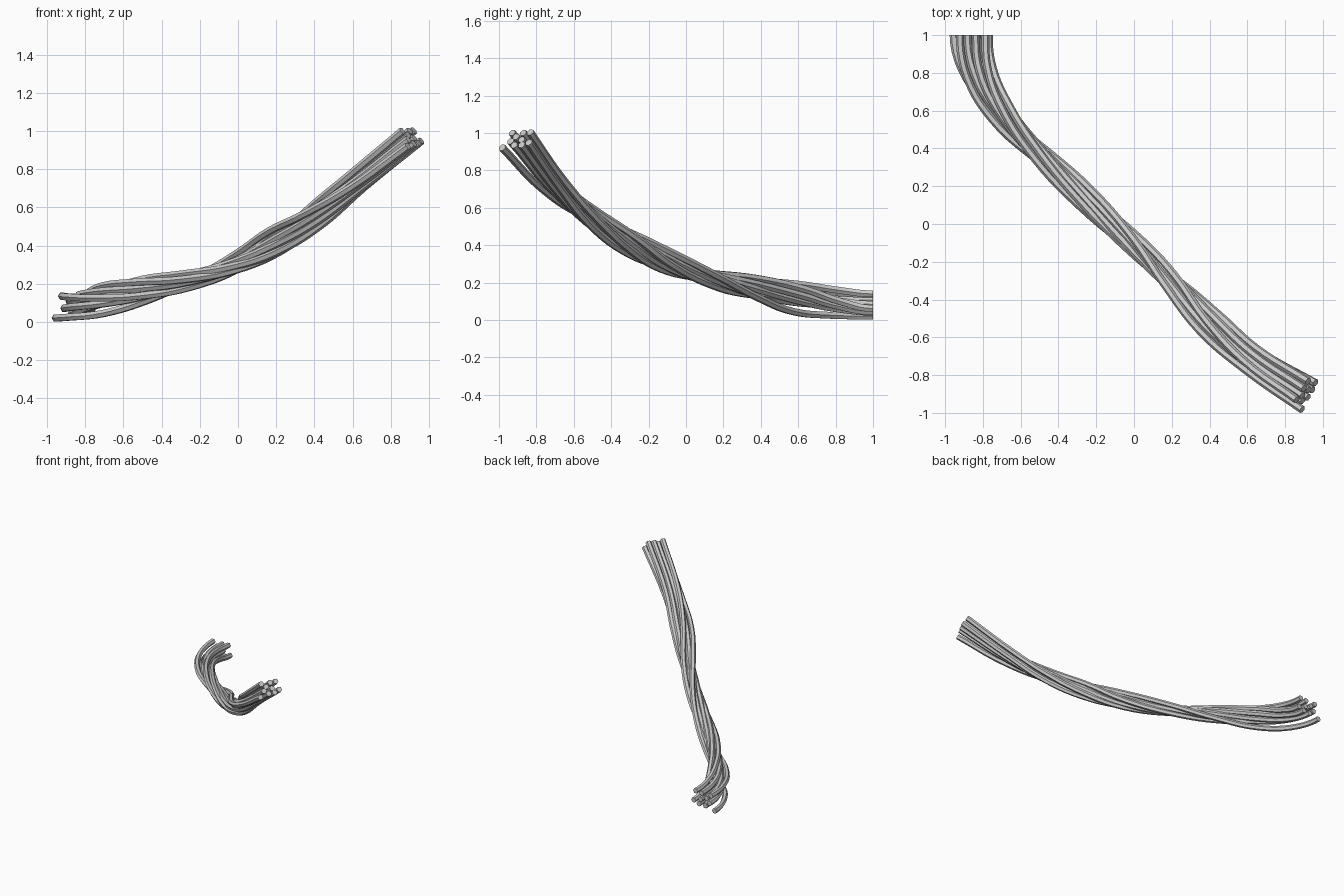
import bpy, math
from mathutils import Vector

if "Cube" in bpy.data.objects:
    bpy.data.objects.remove(bpy.data.objects["Cube"])

# Centre line of the bundle: x, y, z, spread of the strands
PATH = [(-0.86, 0.985, 0.084, 1.0), (-0.825, 0.80, 0.098, 0.88), (-0.70, 0.59, 0.128, 0.72),
        (-0.50, 0.37, 0.168, 0.56), (-0.26, 0.14, 0.222, 0.50), (0.0, -0.11, 0.31, 0.50),
        (0.20, -0.31, 0.42, 0.58), (0.40, -0.52, 0.555, 0.64), (0.62, -0.71, 0.73, 0.66),
        (0.91, -0.90, 0.965, 0.84)]
# Strand positions in the cross-section at the loose end: across, up
STRANDS = [(-0.095, -0.062), (-0.062, 0.052), (-0.05, -0.012), (-0.022, 0.022), (-0.012, -0.042),
           (0.022, 0.052), (0.03, 0.0), (0.045, -0.04), (0.075, 0.056), (0.092, -0.022)]
TURNS = 1.0
RADIUS = 0.021

pts = [Vector(p[:3]) for p in PATH]
n = len(pts)

# Cross-section frames along the path
frames = []
for i in range(n):
    t = (pts[min(i + 1, n - 1)] - pts[max(i - 1, 0)]).normalized()
    if i == 0:
        t = Vector((0, -1, 0))
    across = Vector((0, 0, 1)).cross(t).normalized()
    frames.append((across, t.cross(across)))

# Twisted strands
for k, (a, b) in enumerate(STRANDS):
    cu = bpy.data.curves.new("strand", 'CURVE')
    cu.dimensions = '3D'
    cu.bevel_depth = RADIUS
    cu.bevel_resolution = 1
    cu.resolution_u = 5
    cu.use_fill_caps = True
    sp = cu.splines.new('BEZIER')
    sp.bezier_points.add(n - 1)
    for i, bp in enumerate(sp.bezier_points):
        u = i / (n - 1)
        ang = TURNS * 2 * math.pi * (u * u * (3 - 2 * u))
        s = PATH[i][3]
        wob = 0.006 * math.sin(math.pi * u) * math.sin(9 * u + 2.4 * k)
        c, d = math.cos(ang), math.sin(ang)
        across, up = frames[i]
        bp.co = pts[i] + across * (s * (a * c - b * d) + wob) + up * (s * (a * d + b * c) - wob)
        bp.handle_left_type = bp.handle_right_type = 'AUTO'
    # Loose end is cut square at the back
    first = sp.bezier_points[0]
    first.co.y = 1.0
    first.handle_right_type = first.handle_left_type = 'FREE'
    first.handle_right = first.co + Vector((0, -0.07, 0.0))
    first.handle_left = first.co + Vector((0, 0.07, 0.0))
    ob = bpy.data.objects.new(f"cable_strand_{k + 1}", cu)
    bpy.context.collection.objects.link(ob)
    bpy.context.view_layer.objects.active = ob
    ob.select_set(True)
    bpy.ops.object.convert(target='MESH')
    ob = bpy.context.view_layer.objects.active
    bpy.ops.object.shade_smooth_by_angle(angle=math.radians(50))
    ob.select_set(False)
